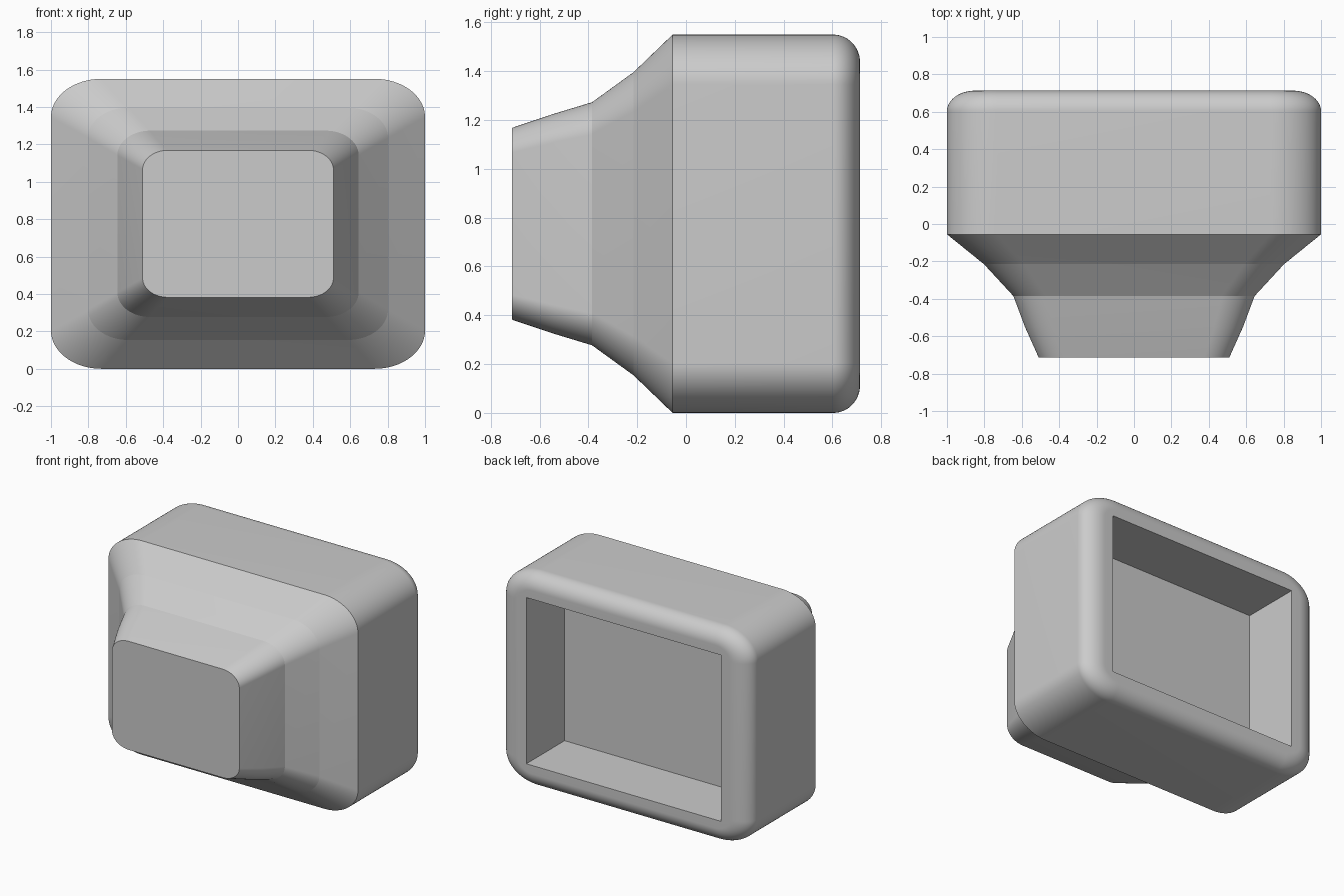
import bpy, bmesh, math

if "Cube" in bpy.data.objects:
    bpy.data.objects.remove(bpy.data.objects["Cube"])

CZ = 0.775   # centre height of every section
SEG = 24     # segments in each rounded corner


def section(bm, y, hx, hz, rx, rz):
    """Ring of vertices: a rectangle with elliptical corners in the xz plane."""
    ring = []
    for q, (sx, sz) in enumerate([(1, 1), (-1, 1), (-1, -1), (1, -1)]):
        for i in range(SEG + 1):
            a = math.pi / 2 * (q + i / SEG)
            x = sx * (hx - rx) + rx * math.cos(a)
            z = CZ + sz * (hz - rz) + rz * math.sin(a)
            ring.append(bm.verts.new((x, y, z)))
    return ring


# sections from the narrow closed end to the open end
specs = [
    (-0.713, 0.510, 0.393, 0.135, 0.103),
    (-0.550, 0.583, 0.448, 0.155, 0.117),
    (-0.385, 0.645, 0.498, 0.175, 0.132),
    (-0.215, 0.802, 0.621, 0.215, 0.162),
    (-0.055, 1.000, 0.775, 0.270, 0.205),
]
# straight body, then rounded rim
STEPS = 20
for k in range(STEPS + 1):
    t = math.pi / 2 * k / STEPS
    c = 1 - math.cos(t)
    specs.append((0.603 + 0.11 * math.sin(t), 1 - 0.15 * c, 0.775 - 0.113 * c,
                  0.27 - 0.15 * c, 0.205 - 0.113 * c))
# square-cornered recess: opening and floor
specs.append((0.713, 0.78, 0.602, 0, 0))
specs.append((0.275, 0.78, 0.602, 0, 0))

bm = bmesh.new()
rings = [section(bm, *s) for s in specs]
for a, b in zip(rings, rings[1:]):
    n = len(a)
    for i in range(n):
        j = (i + 1) % n
        bm.faces.new((a[i], a[j], b[j], b[i]))
bm.faces.new(rings[0])
bm.faces.new(rings[-1])
bmesh.ops.remove_doubles(bm, verts=bm.verts[:], dist=1e-5)
bmesh.ops.recalc_face_normals(bm, faces=bm.faces[:])

mesh = bpy.data.meshes.new("monitor_casing")
bm.to_mesh(mesh)
bm.free()
casing = bpy.data.objects.new("monitor_casing", mesh)
bpy.context.collection.objects.link(casing)

# single plain grey
grey = bpy.data.materials.new("light_grey")
grey.diffuse_color = (0.6, 0.6, 0.6, 1)
grey.use_nodes = True
grey.node_tree.nodes["Principled BSDF"].inputs["Base Color"].default_value = grey.diffuse_color
mesh.materials.append(grey)

# smooth corners, crisp bands
bpy.context.view_layer.objects.active = casing
casing.select_set(True)
bpy.ops.object.shade_smooth_by_angle(angle=math.radians(6.5))
